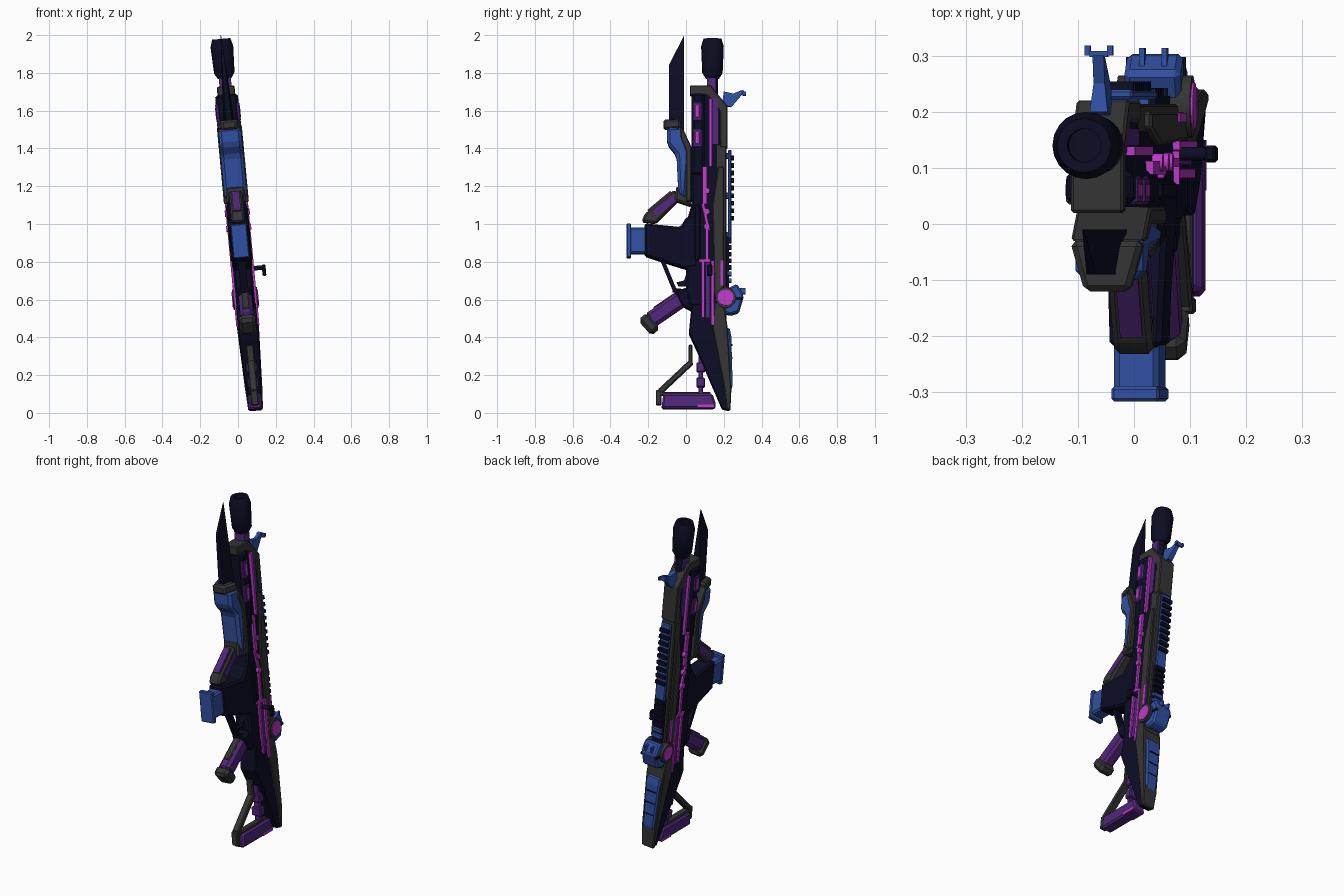
import bpy, bmesh, math
from mathutils import Matrix, Vector

if "Cube" in bpy.data.objects:
    bpy.data.objects.remove(bpy.data.objects["Cube"])


def material(name, red, green, blue):
    m = bpy.data.materials.new(name)
    m.use_nodes = True
    m.diffuse_color = (red, green, blue, 1)
    m.node_tree.nodes["Principled BSDF"].inputs["Base Color"].default_value = m.diffuse_color
    return m


NAVY = material("dark navy", .004, .004, .018)
GRAY = material("charcoal gray", .035, .035, .035)
BLUE = material("steel blue", .03, .08, .36)
PURPLE = material("deep purple", .08, .02, .19)
MAGENTA = material("bright magenta", .5, .04, .58)

# Shared half widths and edge sizes
THIN, SLIM, GRIP, CORE, TRIM, WIDE = .01, .02, .035, .05, .06, .066
CRISP, SOFT, ROUND = .005, .01, .016

# The whole assembly leans sideways; every part is made upright, then leaned
LEAN = Matrix.Identity(4)
LEAN[0][2], LEAN[2][0], LEAN[0][3] = -.093, .093, .095


def finish(name, bm, mat, bevel=0, smooth=False):
    bmesh.ops.recalc_face_normals(bm, faces=bm.faces)
    bm.transform(LEAN)
    mesh = bpy.data.meshes.new(name)
    bm.to_mesh(mesh)
    bm.free()
    mesh.materials.append(mat)
    if smooth:
        mesh.polygons.foreach_set("use_smooth", [True] * len(mesh.polygons))
        mesh.set_sharp_from_angle(angle=math.radians(35))
    part = bpy.data.objects.new(name, mesh)
    bpy.context.collection.objects.link(part)
    if bevel:
        modifier = part.modifiers.new("edge", "BEVEL")
        modifier.width = bevel
        modifier.segments = 1


def skin(name, loops, mat, bevel=0, smooth=False):
    """Closed solid from matching loops of corner points."""
    bm = bmesh.new()
    rings = [[bm.verts.new(co) for co in loop] for loop in loops]
    bm.faces.new(rings[0])
    bm.faces.new(rings[-1])
    for a, b in zip(rings, rings[1:]):
        for k in range(len(a)):
            bm.faces.new((a[k - 1], a[k], b[k], b[k - 1]))
    finish(name, bm, mat, bevel, smooth)


def outline(name, mat, half, *points, x=0, bevel=0):
    """Side outline of (y, z) points extruded across x; half may be a rule."""
    width = half if callable(half) else lambda y, z: half
    skin(name, [[(x + side * width(y, z), y, z) for y, z in points] for side in (-1, 1)], mat, bevel)


def box(name, mat, half, low, high, x=0, bevel=0):
    (a, b), (c, d) = low, high
    outline(name, mat, half, low, (c, b), high, (a, d), x=x, bevel=bevel)


def bar(name, mat, half, start, end, thick, bevel=0):
    p, q = Vector(start), Vector(end)
    n = (q - p).orthogonal().normalized() * thick / 2
    outline(name, mat, half, p + n, q + n, q - n, p - n, bevel=bevel)


def lathe(name, mat, y, *rings, sides=20):
    """Turned part around an upright axis from (radius, z) rings."""
    turns = [math.tau * k / sides for k in range(sides)]
    skin(name, [[(r * math.cos(t), y + r * math.sin(t), z) for t in turns] for r, z in rings],
         mat, smooth=True)


def drum(name, mat, left, right, y, z, radius):
    """Cylinder lying across x."""
    bm = bmesh.new()
    turn = Matrix.Translation(((left + right) / 2, y, z)) @ Matrix.Rotation(math.pi / 2, 4, "Y")
    bmesh.ops.create_cone(bm, cap_ends=True, segments=20, radius1=radius, radius2=radius,
                          depth=right - left, matrix=turn)
    finish(name, bm, mat, smooth=True)


# Barrel and muzzle brake
lathe("barrel", NAVY, .14, (.03, 1.3), (.03, 1.8))
lathe("muzzle_brake", NAVY, .14, (.036, 1.77), (.054, 1.8), (TRIM, 1.94), (.048, 1.98), (.03, 1.98), (.03, 1.95))
box("barrel_plate", PURPLE, .032, (.11, 1.6), (.16, 1.79))

# Receiver core and frame


def receiver_width(y, z):
    return .042 if z > 1.5 else CORE


outline("receiver", NAVY, receiver_width, (.03, 1.7), (.12, 1.7), (.2, 1.6), (.2, .6), (.16, .4),
        (.02, .57), (0, .64), (0, 1), (.03, 1.1), bevel=SOFT)
outline("front_frame", GRAY, .047, (.02, 1.73), (.13, 1.73), (.22, 1.62), (.22, 1.4), (.18, 1.4),
        (.18, 1.59), (.11, 1.68), (.02, 1.68), bevel=CRISP)
box("front_shroud", NAVY, TRIM, (.03, 1.25), (.1, 1.69), bevel=ROUND)
box("rear_spine", GRAY, .045, (.16, .5), (.214, 1.42), bevel=CRISP)
outline("side_rib", GRAY, .058, (.14, 1.1), (.17, 1.3), (.2, 1.3), (.2, .6), (.15, .6), bevel=CRISP)
box("side_panel", PURPLE, .047, (.14, 1.42), (.17, 1.66))
box("lower_side_panel", NAVY, .057, (.04, .8), (.08, 1.1), bevel=SOFT)

# Glowing strips, visible on both flanks
for z in (1.45, 1.59):
    bar("vent_surround", PURPLE, .064, (.06, z - CORE), (.06, z + CORE), CORE, bevel=CRISP)
    bar("glow_vent", MAGENTA, WIDE, (.06, z - GRIP), (.06, z + GRIP), .03, bevel=CRISP)
glow_paths = {
    "upper": ((.13, 1.3), (.13, 1.66)),
    "middle": ((.1, 1.1), (.1, 1.3)),
    "diagonal": ((.09, 1.1), (.12, .96)),
    "center": ((.11, .8), (.11, .98)),
    "crossbar": ((.07, .8), (.13, .8)),
    "lower": ((.09, .5), (.09, .8)),
    "rear": ((.14, .46), (.14, .8)),
    "bracket": ((.19, .67), (.19, .8)),
}
for place, (start, end) in glow_paths.items():
    bar("glow_line_" + place, MAGENTA, .061, start, end, .024 if place == "middle" else .016)
bar("purple_strip", PURPLE, .055, (.115, .5), (.115, .8), SLIM)
for z in (1.17, 1.06, .98):
    drum("glow_stud", MAGENTA, -WIDE, WIDE, .11, z, ROUND)

# Top rail with teeth
box("rail", BLUE, .032, (.222, .92), (.24, 1.39), bevel=CRISP)
box("rail_rear", NAVY, .03, (.2, .64), (.228, .93))
for i in range(3):
    z = .94 + i * .21
    bar("rail_mount", BLUE, SLIM, (.2, z), (.23, z), .03)
for i in range(9):
    z = 1.03 + i * .04
    bar("rail_tooth", NAVY, .03, (.23, z), (.254, z), SLIM)
for i in range(7):
    z = .7 + i * GRIP
    bar("rear_rail_tooth", BLUE if i < 2 else NAVY, .03, (.22, z), (.242, z), SLIM)

# Front sight
outline("front_sight", BLUE, lambda y, z: ROUND if y < .25 else THIN, (.19, 1.62), (.2, 1.7), (.25, 1.69),
        (.3, 1.71), (.3, 1.69), (.24, 1.62))
bar("front_sight_yoke", BLUE, ROUND, (.303, 1.68), (.303, 1.705), THIN)

# Rear optic
outline("optic_body", BLUE, CORE, (.2, .53), (.23, .515), (.28, .53), (.306, .62), (.27, .68), (.21, .65),
        bevel=SOFT)
bar("optic_band", NAVY, .053, (.23, .6), (.298, .6), ROUND)
drum("optic_ring", GRAY, -WIDE, WIDE, .21, .605, .055)
drum("optic_glow", MAGENTA, -.07, .07, .21, .605, .042)

# Upright ears on both sights
for side in (-1, 1):
    box("front_sight_ear", BLUE, CRISP, (.3, 1.68), (.318, 1.7), x=side * SLIM)
    bar("rear_sight_ear", BLUE, CRISP, (.28, .63), (.314, .66), SLIM) if side > 1 else \
        box("rear_sight_ear", BLUE, CRISP, (.27, .63), (.314, .66), x=side * SLIM)

# Charging handle, on the left only
drum("handle_shaft", NAVY, .04, .11, .125, .76, .012)
box("handle_head", NAVY, SOFT, (.11, .715), (.14, .775), x=.112, bevel=CRISP)

# Blade tapering toward its edge and tip


def blade_width(y, z):
    base = .032 if y > -CORE else .018
    return base * max(.04, min(1, (2 - z) * 3))


outline("blade", NAVY, blade_width, (-.09, 1.5), (-.09, 1.84), (-.01, 2), (-.01, 1.5))

# Handguard holding the blade
outline("handguard", BLUE, TRIM, (-.1, 1.51), (-.1, 1.42), (-.05, 1.36), (-.04, 1.15), (0, 1.12),
        (.02, 1.38), (-.02, 1.51), bevel=ROUND)
outline("handguard_collar", GRAY, lambda y, z: WIDE if y > -.1 else .04, (-.12, 1.5), (-.12, 1.55),
        (-.03, 1.55), (-.03, 1.5), bevel=SOFT)
outline("handguard_edge", GRAY, WIDE, (-.03, 1.53), (.03, 1.4), (.03, 1.12), (0, 1.11), (0, 1.38),
        (-.03, 1.46), bevel=CRISP)
outline("handguard_heel", GRAY, CORE, (-.05, 1.2), (.02, 1.15), (.03, 1.09), (-.06, 1.12), bevel=SOFT)

# Angled foregrip strut
outline("foregrip", GRAY, GRIP, (-.235, 1.01), (-.22, 1.05), (-.06, 1.18), (-.03, 1.13), (-.16, 1),
        bevel=SOFT)
bar("foregrip_inlay", PURPLE, .037, (-.17, 1.05), (-.05, 1.14), GRIP)
bar("foregrip_face", PURPLE, SLIM, (-.2, 1.07), (-.08, 1.17), THIN)

# Magazine well and magazine
outline("magazine_well", NAVY, lambda y, z: .046 if y < -.1 else .053, (-.22, .83), (-.22, 1), (-.03, .98),
        (0, 1.03), (.06, 1.05), (.06, .77), (0, .76), (-.13, .8), bevel=SOFT)
box("magazine", BLUE, .04, (-.31, .84), (-.2, .98), bevel=SOFT)
box("magazine_base", BLUE, .043, (-.316, .82), (-.29, 1), bevel=CRISP)

# Trigger guard and trigger
bar("trigger_guard", NAVY, SLIM, (-.13, .82), (-.06, .65), SLIM)
bar("trigger_guard_base", NAVY, SLIM, (-.07, .65), (.02, .64), SLIM)
outline("trigger", NAVY, THIN, (0, .73), (-.01, .7), (-.05, .69), (-.04, .67), (0, .67))

# Pistol grip
outline("grip_root", NAVY, .04, (-.06, .64), (.06, .68), (.06, .52), (-.03, .57), bevel=SOFT)
bar("grip", PURPLE, GRIP, (-.02, .605), (-.195, .485), .085, bevel=ROUND)
bar("grip_strap", GRAY, SLIM, (-.05, .63), (-.17, .548), SLIM, bevel=CRISP)
bar("grip_cap", GRAY, .044, (-.23, .51), (-.16, .43), .06, bevel=ROUND)

# Shoulder stock, narrowing toward the butt


def stock_width(y, z):
    return .038 + SLIM * min(1, z * 3)


def inner_width(y, z):
    return stock_width(y, z) - CRISP


def panel_width(y, z):
    return stock_width(y, z) - SOFT


outline("stock_core", NAVY, inner_width, (.03, .57), (.015, .42), (.07, .3), (.19, .02), (.23, .01),
        (.2, .3), (.15, .58), bevel=CRISP)
outline("stock_spine", GRAY, stock_width, (.15, .58), (.14, .45), (.2, .14), (.215, .015), (.235, .015),
        (.24, .12), (.22, .45), (.2, .58), bevel=CRISP)
outline("cheek_panel", BLUE, panel_width, (.21, .44), (.23, .45), (.24, .4), (.247, .14), (.23, .11), bevel=SOFT)
for i in range(3):
    z = .22 + i * .07
    bar("cheek_groove", NAVY, .03, (.23, z), (.247, z), CRISP)

# Butt plate and its open frame
outline("butt_pad", PURPLE, GRIP, (-.13, .02), (.15, .02), (.16, .04), (.14, .1), (-.12, .1), bevel=SOFT)
box("butt_glow", MAGENTA, .036, (.06, .024), (.15, .04))
bar("butt_toe", GRAY, SLIM, (-.145, .04), (-.145, .12), .03, bevel=CRISP)
bar("butt_strut", GRAY, SLIM, (-.14, .11), (.03, .27), .03, bevel=CRISP)
bar("butt_post", GRAY, SLIM, (.024, .25), (.024, .36), SLIM, bevel=CRISP)
bar("butt_beam", GRAY, SLIM, (-.14, .1), (.13, .1), SLIM, bevel=CRISP)
box("piston_rod", PURPLE, SLIM, (.065, .1), (.09, .32), bevel=CRISP)
for z in (.16, .24):
    bar("piston_collar", PURPLE, .03, (.055, z), (.1, z), CORE, bevel=CRISP)
